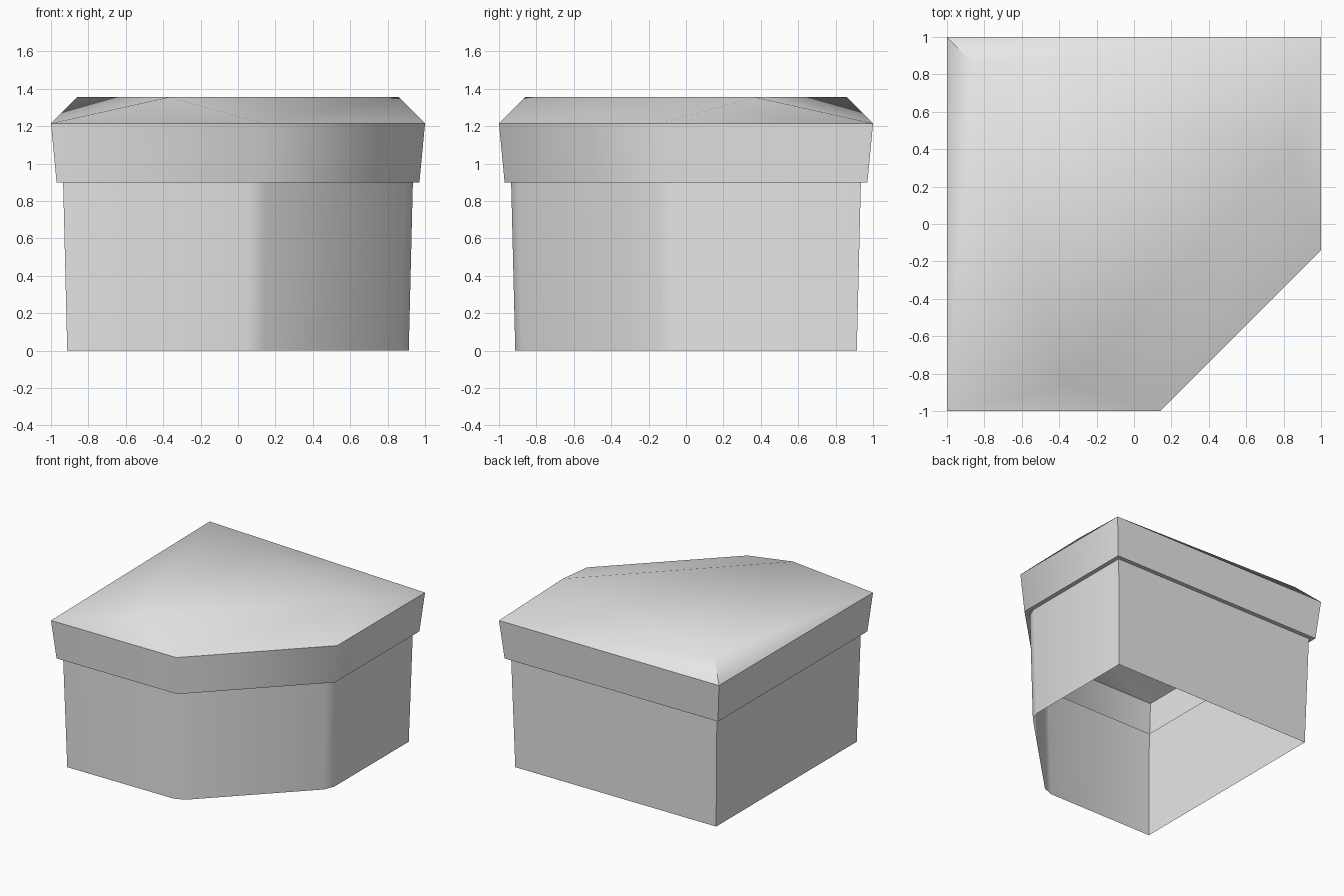
import bpy
import bmesh
import math

old = bpy.data.objects.get("Cube")
if old:
    bpy.data.objects.remove(old, do_unlink=True)

grey = bpy.data.materials.new("plain_grey")
grey.use_nodes = True
colour = (0.8, 0.8, 0.8, 1)
grey.diffuse_color = colour
grey.node_tree.nodes["Principled BSDF"].inputs["Base Color"].default_value = colour


def footprint(half, z, ease=0.0):
    """Square with its front left corner cut off; ease trims the two cut corners."""
    c = 0.14 - (1 - half) * math.tan(math.pi / 8)
    d = ease * math.sqrt(0.5)
    pts = [(-half, -half)]
    if ease:
        pts += [(c - ease, -half), (c + d, d - half), (half - d, -c - d), (half, ease - c)]
    else:
        pts += [(c, -half), (half, -c)]
    pts += [(half, half), (-half, half)]
    return [(x, y, z) for x, y in pts]


def add_ring(bm, pts):
    return [bm.verts.new(p) for p in pts]


def bridge(bm, low, high):
    n = len(low)
    for i in range(n):
        j = (i + 1) % n
        bm.faces.new((low[i], low[j], high[j], high[i]))


def finish(bm, name):
    mesh = bpy.data.meshes.new(name)
    bm.to_mesh(mesh)
    bm.free()
    obj = bpy.data.objects.new(name, mesh)
    bpy.context.collection.objects.link(obj)
    mesh.materials.append(grey)
    bpy.ops.object.select_all(action='DESELECT')
    obj.select_set(True)
    bpy.context.view_layer.objects.active = obj
    bpy.ops.object.shade_smooth_by_angle(angle=math.radians(48))
    return obj


# Open-bottomed body, flaring slightly upward
bm = bmesh.new()
bridge(bm, add_ring(bm, footprint(0.913, 0, 0.05)),
       add_ring(bm, footprint(0.935, 0.9, 0.05)))
finish(bm, "body")

# Lid: ledge, flared rim and faceted top
bm = bmesh.new()
inner = add_ring(bm, footprint(0.935, 0.9))
lower = add_ring(bm, footprint(0.97, 0.9))
upper = add_ring(bm, footprint(1.0, 1.215))
bridge(bm, inner, lower)
bridge(bm, lower, upper)

# Raised triangular plateau joined to the five rim corners
right, cut_a, cut_b, left, back = upper
peak, front_tip, side_tip = add_ring(
    bm, [(-0.86, 0.86, 1.355), (-0.37, -0.86, 1.355), (0.86, 0.37, 1.355)])
for face in ((right, cut_a, front_tip), (cut_a, cut_b, side_tip, front_tip),
             (cut_b, left, side_tip), (left, back, peak), (back, right, peak),
             (right, front_tip, peak), (left, peak, side_tip),
             (peak, front_tip, side_tip)):
    bm.faces.new(face)
finish(bm, "lid")
